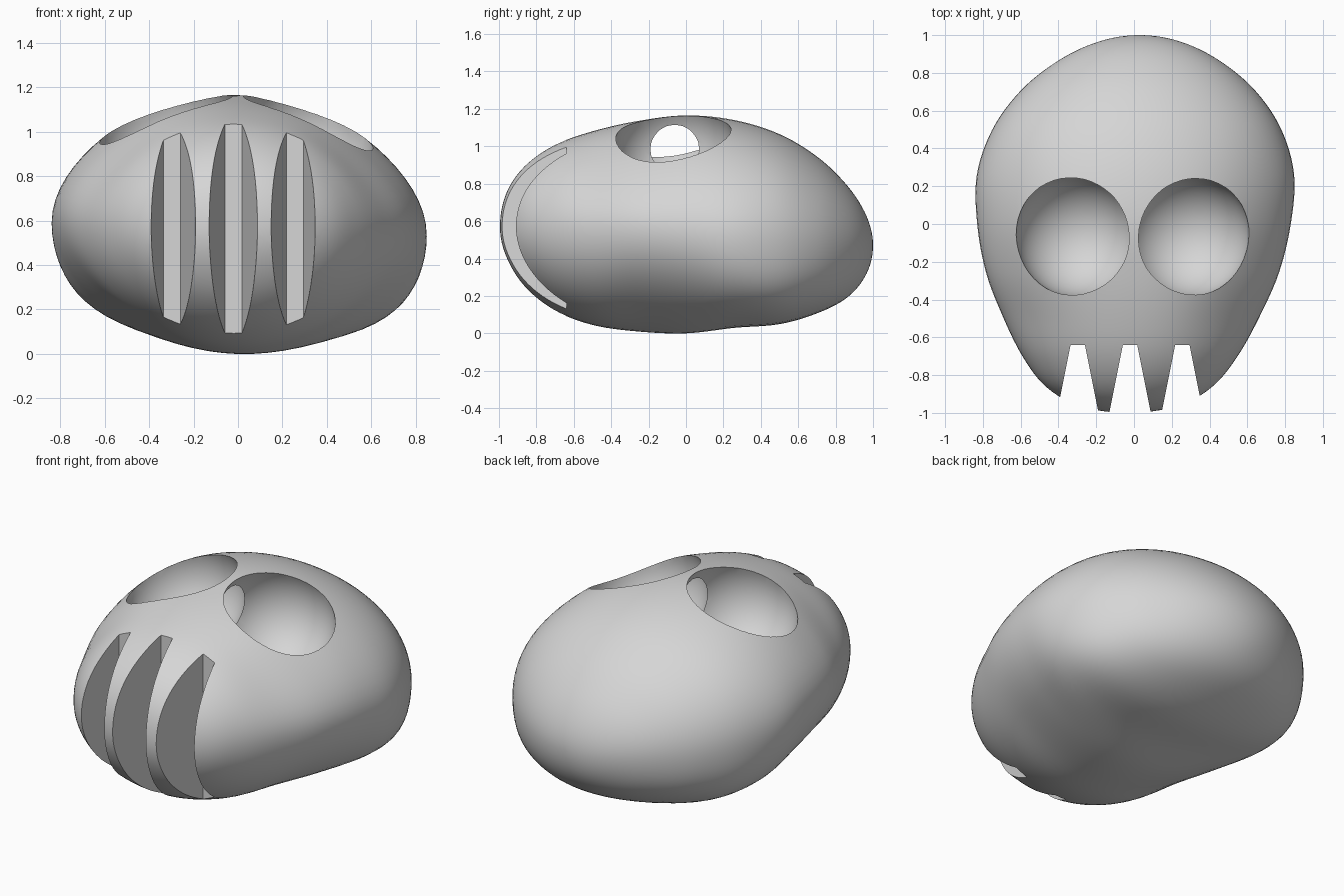
import bpy, bmesh, math

cube = bpy.data.objects.get("Cube")
if cube:
    bpy.data.objects.remove(cube, do_unlink=True)

bone = bpy.data.materials.new("pale_grey")
bone.use_nodes = True
grey = (0.67, 0.67, 0.67, 1)
bone.diffuse_color = grey
bone.node_tree.nodes["Principled BSDF"].inputs["Base Color"].default_value = grey

# Skull section values, sampled evenly along the half circle y = -cos(t)
WIDTH = [0, .25, .435, .565, .675, .775, .83, .84, .765, .62, .425, .215, 0]
TOP = [.57, .75, .895, 1.005, 1.08, 1.135, 1.165, 1.14, 1.065, .94, .785, .625, .47]
BOTTOM = [.57, .41, .25, .125, .045, .01, 0, .03, .05, .11, .195, .32, .47]
MIDDLE = [.57, .57, .57, .57, .575, .59, .58, .55, .52, .5, .49, .48, .47]
# Narrowing of each section above and below its widest height
SHOULDER = [0, 0, 0, .02, .07, .075, .05, .03, 0, 0, 0, 0, 0]
PINCH = [0, 0, 0, 0, .06, .16, .05, -.2, -.3, -.24, -.12, 0, 0]
# Slight lopsidedness of the head
TILT = [0, 0, 0, 0, -.01, -.025, -.03, -.03, -.03, -.03, -.03, -.03, 0]
SKEW = 0.03


def spline(values, u):
    """Smooth curve through evenly spaced values, u from 0 to 1."""
    v = [2 * values[0] - values[1]] + values + [2 * values[-1] - values[-2]]
    s = u * (len(values) - 1)
    i = min(int(s), len(values) - 2)
    f = s - i
    a, b, c, d = v[i:i + 4]
    return b + f / 2 * (c - a + f * (2 * a - 5 * b + 4 * c - d + f * (3 * (b - c) + d - a)))


def make_object(name, bm, smooth=False):
    bmesh.ops.recalc_face_normals(bm, faces=bm.faces)
    for face in bm.faces:
        face.smooth = smooth
    mesh = bpy.data.meshes.new(name)
    bm.to_mesh(mesh)
    bm.free()
    mesh.materials.append(bone)
    obj = bpy.data.objects.new(name, mesh)
    bpy.context.collection.objects.link(obj)
    return obj


# Skull: rings lofted from the tooth end to the back of the head
RINGS, SIDES = 72, 72
bm = bmesh.new()
rings = []
for r in range(1, RINGS):
    u = r / RINGS
    y = -math.cos(math.pi * u)
    w, top, bottom, mid, shoulder, pinch, tilt = (
        spline(p, u) for p in (WIDTH, TOP, BOTTOM, MIDDLE, SHOULDER, PINCH, TILT))
    ring = []
    for s in range(SIDES):
        a = math.tau * s / SIDES
        h = math.sin(a)
        narrow = shoulder * math.sin(2 * a) ** 2 if h > 0 else pinch * h * h
        x = w * math.cos(a) * (1 - narrow)
        z = mid + h * (top - mid if h > 0 else mid - bottom) + tilt * x
        ring.append(bm.verts.new((x + SKEW * y, y, z)))
    rings.append(ring)
for one, two in zip(rings, rings[1:]):
    for s in range(SIDES):
        n = (s + 1) % SIDES
        bm.faces.new((one[s], one[n], two[n], two[s]))
for ring, y, z in ((rings[0], -1, MIDDLE[0]), (rings[-1], 1, MIDDLE[-1])):
    tip = bm.verts.new((SKEW * y, y, z))
    for s in range(SIDES):
        bm.faces.new((ring[s], ring[(s + 1) % SIDES], tip))
skull = make_object("skull", bm, smooth=True)

cutters = []

# Eye sockets: two balls that meet in the middle
for side, name in ((-1, "right_socket_cutter"), (1, "left_socket_cutter")):
    bm = bmesh.new()
    bmesh.ops.create_uvsphere(bm, u_segments=48, v_segments=24, radius=0.324)
    bmesh.ops.translate(bm, verts=bm.verts, vec=(side * 0.296 - 0.007, -0.06, 0.985 - side * 0.01))
    cutters.append(make_object(name, bm, smooth=True))

# Tooth gaps: upright wedges that widen towards the front
for i in (-1, 0, 1):
    bm = bmesh.new()
    plan = ((-.038, -.64), (.038, -.64), (.138, -1.14), (-.138, -1.14))
    base = bm.faces.new([bm.verts.new((x + i * 0.277 - 0.021, y, -0.2)) for x, y in plan])
    made = bmesh.ops.extrude_face_region(bm, geom=[base])["geom"]
    bmesh.ops.translate(bm, vec=(0, 0, 1.6),
                        verts=[g for g in made if isinstance(g, bmesh.types.BMVert)])
    cutters.append(make_object("tooth_gap_cutter", bm))

# Carve the skull
bpy.ops.object.select_all(action='DESELECT')
skull.select_set(True)
bpy.context.view_layer.objects.active = skull
for cutter in cutters:
    cutter.hide_render = True
    mod = skull.modifiers.new("carve", 'BOOLEAN')
    mod.operation = 'DIFFERENCE'
    mod.solver = 'EXACT'
    mod.object = cutter
    bpy.ops.object.modifier_apply(modifier=mod.name)
    bpy.data.objects.remove(cutter, do_unlink=True)
bpy.ops.object.shade_smooth_by_angle(angle=math.radians(30))
